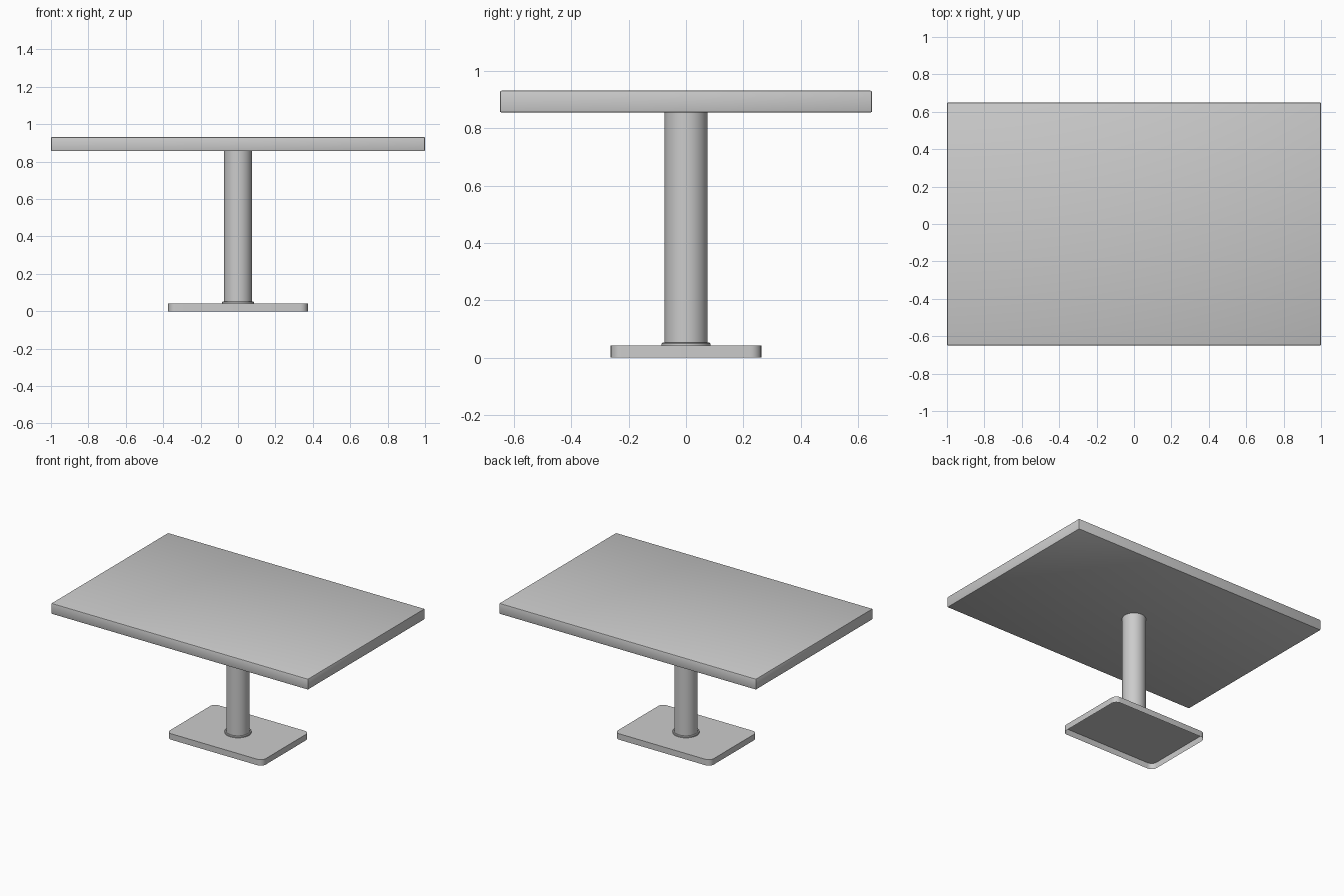
import bpy, bmesh
from math import cos, sin, pi, radians

if "Cube" in bpy.data.objects:
    bpy.data.objects.remove(bpy.data.objects["Cube"])


def make_object(name, bm, smooth=True):
    bmesh.ops.recalc_face_normals(bm, faces=bm.faces)
    mesh = bpy.data.meshes.new(name)
    bm.to_mesh(mesh)
    bm.free()
    obj = bpy.data.objects.new(name, mesh)
    bpy.context.collection.objects.link(obj)
    if smooth:
        bpy.ops.object.select_all(action='DESELECT')
        obj.select_set(True)
        bpy.context.view_layer.objects.active = obj
        bpy.ops.object.shade_smooth_by_angle(angle=radians(35))
    return obj


def rounded_rect(hx, hy, r, steps=6):
    pts = []
    for i, (sx, sy) in enumerate(((1, 1), (-1, 1), (-1, -1), (1, -1))):
        for k in range(steps + 1):
            a = (i + k / steps) * pi / 2
            pts.append((sx * (hx - r) + r * cos(a), sy * (hy - r) + r * sin(a)))
    return pts


def tube(name, profile, sides=48):
    """Open surface of revolution from (radius, z) points."""
    bm = bmesh.new()
    rings = [[bm.verts.new((r * cos(2 * pi * i / sides), r * sin(2 * pi * i / sides), z))
              for i in range(sides)] for r, z in profile]
    for a, b in zip(rings, rings[1:]):
        for i in range(sides):
            j = (i + 1) % sides
            bm.faces.new((a[i], a[j], b[j], b[i]))
    return make_object(name, bm)


# Table top: slab with finely chamfered edges
bm = bmesh.new()
bmesh.ops.create_cube(bm, size=1)
for v in bm.verts:
    v.co = (v.co.x * 2, v.co.y * 1.3, 0.894 + v.co.z * 0.076)
bmesh.ops.bevel(bm, geom=bm.edges[:], offset=0.006, segments=2, profile=0.5, affect='EDGES')
make_object("table_top", bm)

# Base plate: rounded corners, open underneath
bm = bmesh.new()
outline = rounded_rect(0.373, 0.263, 0.04)
low = [bm.verts.new((x, y, 0)) for x, y in outline]
high = [bm.verts.new((x, y, 0.042)) for x, y in outline]
bm.faces.new(high)
for i in range(len(low)):
    j = (i + 1) % len(low)
    bm.faces.new((low[i], low[j], high[j], high[i]))
make_object("base_plate", bm)

# Column with a small collar at its foot
tube("column", [(0.075, 0.05), (0.075, 0.857)])
tube("collar", [(0.085, 0.042), (0.085, 0.049), (0.082, 0.052), (0.075, 0.052)])
